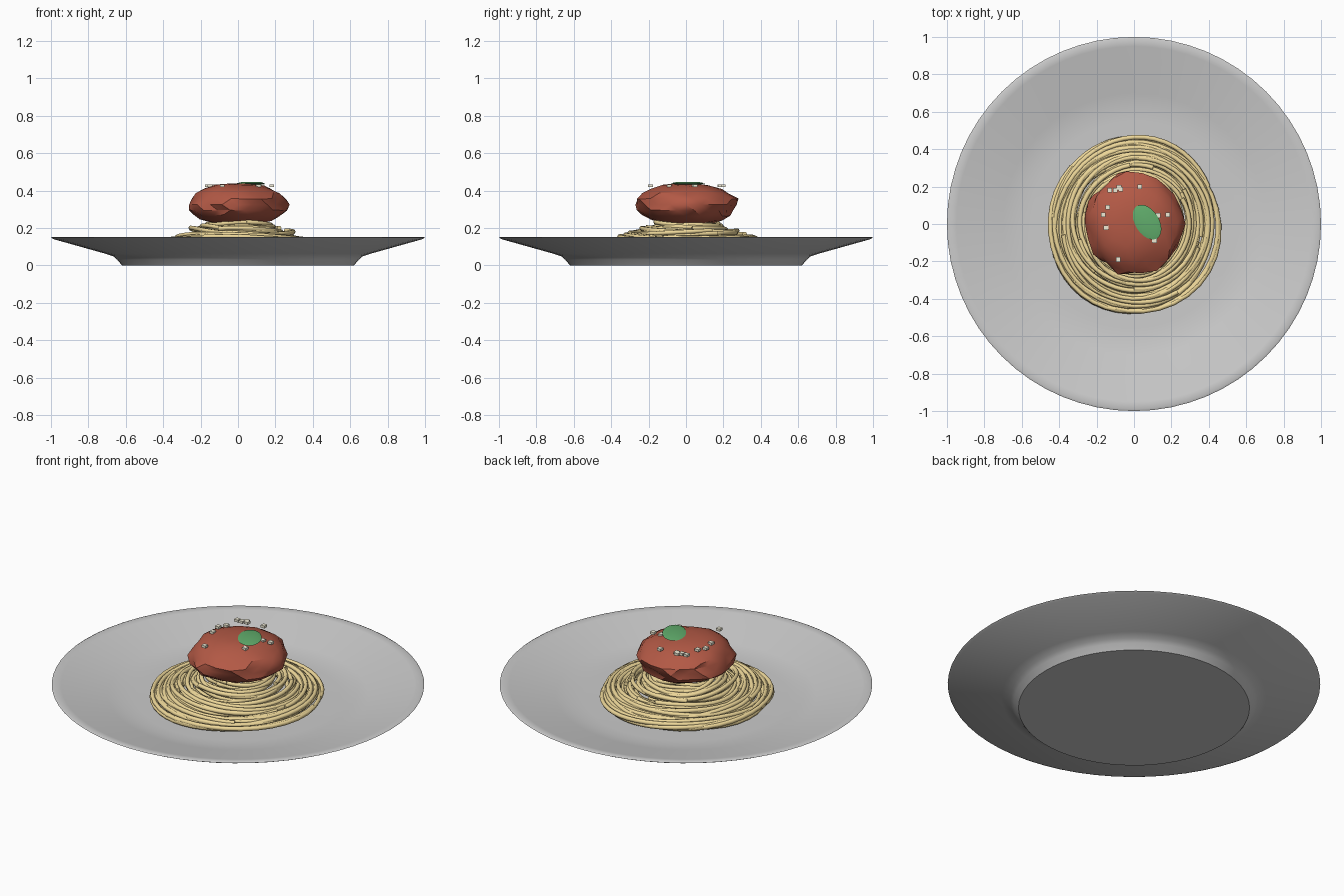
import bpy, bmesh, math, random
from mathutils import Vector, noise

if "Cube" in bpy.data.objects:
    bpy.data.objects.remove(bpy.data.objects["Cube"])

random.seed(7)


def material(name, rgb):
    m = bpy.data.materials.new(name)
    m.diffuse_color = (*rgb, 1)
    m.use_nodes = True
    m.node_tree.nodes["Principled BSDF"].inputs["Base Color"].default_value = m.diffuse_color
    return m


def mesh_object(name, bm, mat=None, smooth=None):
    me = bpy.data.meshes.new(name)
    bm.to_mesh(me)
    bm.free()
    ob = bpy.data.objects.new(name, me)
    bpy.context.collection.objects.link(ob)
    if mat:
        me.materials.append(mat)
    if smooth:
        bpy.ops.object.select_all(action='DESELECT')
        ob.select_set(True)
        bpy.context.view_layer.objects.active = ob
        bpy.ops.object.shade_smooth_by_angle(angle=math.radians(smooth))
    return ob


def lathe(profile, n):
    bm = bmesh.new()
    rings = []
    for r, z in profile:
        if r == 0:
            rings.append([bm.verts.new((0, 0, z))] * n)
        else:
            rings.append([bm.verts.new((r * math.cos(2 * math.pi * i / n),
                                        r * math.sin(2 * math.pi * i / n), z)) for i in range(n)])
    for a, b in zip(rings, rings[1:]):
        for i in range(n):
            j = (i + 1) % n
            bm.faces.new(list(dict.fromkeys((a[i], a[j], b[j], b[i]))))
    bmesh.ops.recalc_face_normals(bm, faces=bm.faces)
    return bm


pasta = material("pasta", (0.85, 0.68, 0.32))
sauce = material("sauce", (0.45, 0.10, 0.06))
green = material("basil", (0.12, 0.42, 0.15))
cream = material("cheese", (0.88, 0.84, 0.68))
china = material("china", (0.9, 0.9, 0.87))

# plate: foot, flared rim and shallow well
mesh_object("plate", lathe([(0, 0), (0.62, 0), (0.645, 0.03), (0.665, 0.048), (0.71, 0.063),
                            (0.985, 0.14), (1.0, 0.148), (0.99, 0.153), (0.95, 0.147),
                            (0.70, 0.085), (0.62, 0.073), (0.55, 0.07), (0, 0.07)], 64), china, 40)

# spaghetti nest: wobbling coils, higher toward the centre
curve = bpy.data.curves.new("spaghetti", 'CURVE')
curve.dimensions = '3D'
curve.bevel_depth = 0.0125
curve.bevel_resolution = 1
curve.use_fill_caps = True
curve.materials.append(pasta)
COUNT = 54
for k in range(COUNT):
    r0 = 0.09 + 0.36 * (k / (COUNT - 1)) ** 0.8
    start = random.uniform(0, 2 * math.pi)
    sweep = random.uniform(1.3, 2.3) * math.pi
    p1, p2 = random.uniform(0, 6.28), random.uniform(0, 6.28)
    amp = random.uniform(0.01, 0.025)
    lift = random.uniform(0.45, 1.0)
    spline = curve.splines.new('POLY')
    n = 40
    spline.points.add(n - 1)
    for i in range(n):
        a = start + sweep * i / (n - 1)
        r = r0 + amp * math.sin(a + p1) + 0.006 * math.sin(3 * a + p2)
        top = 0.095 + 0.145 * min(1, max(0, (0.47 - r) / 0.32))
        z = 0.083 + (top - 0.083) * lift + 0.010 * math.sin(2 * a + p2)
        spline.points[i].co = (r * math.cos(a), r * 1.03 * math.sin(a), max(0.082, z), 1)
curve_ob = bpy.data.objects.new("spaghetti", curve)
bpy.context.collection.objects.link(curve_ob)

# sauce: lumpy flattened blob
bm = bmesh.new()
bmesh.ops.create_icosphere(bm, subdivisions=3, radius=1)
for v in bm.verts:
    d = v.co.normalized()
    k = 1 + 0.13 * noise.noise(d * 2.3 + Vector((3, 1, 5)))
    z = 0.325 + 0.118 * d.z * (1 + 0.06 * noise.noise(d * 3))
    v.co = (0.262 * d.x * k, 0.268 * d.y * k, max(0.225, min(0.437, z)))
mesh_object("sauce", bm, sauce, 30)

# basil leaf: thin tilted oval
bm = lathe([(0, -0.007), (0.7, -0.006), (1, 0), (0.7, 0.006), (0, 0.007)], 24)
for v in bm.verts:
    v.co.x *= 0.102
    v.co.y *= 0.064
leaf = mesh_object("basil_leaf", bm, green, 40)
leaf.location = (0.07, 0.01, 0.439)
leaf.rotation_euler.z = math.radians(-58)

# grated cheese crumbs
crumbs = [(-.13, .18), (-.10, .18), (-.07, .185), (.03, .20), (-.14, .09), (-.165, .05), (-.15, -.02),
          (-.04, -.025), (-.03, .05), (.13, .045), (.18, .05), (-.085, -.19), (.11, -.09), (-.08, .195)]
bm = bmesh.new()
for x, y in crumbs:
    vs = bmesh.ops.create_cube(bm, size=1)["verts"]
    for v in vs:
        v.co = (x + v.co.x * 0.025, y + v.co.y * 0.025, 0.426 + v.co.z * 0.014)
mesh_object("cheese_crumbs", bm, cream)
